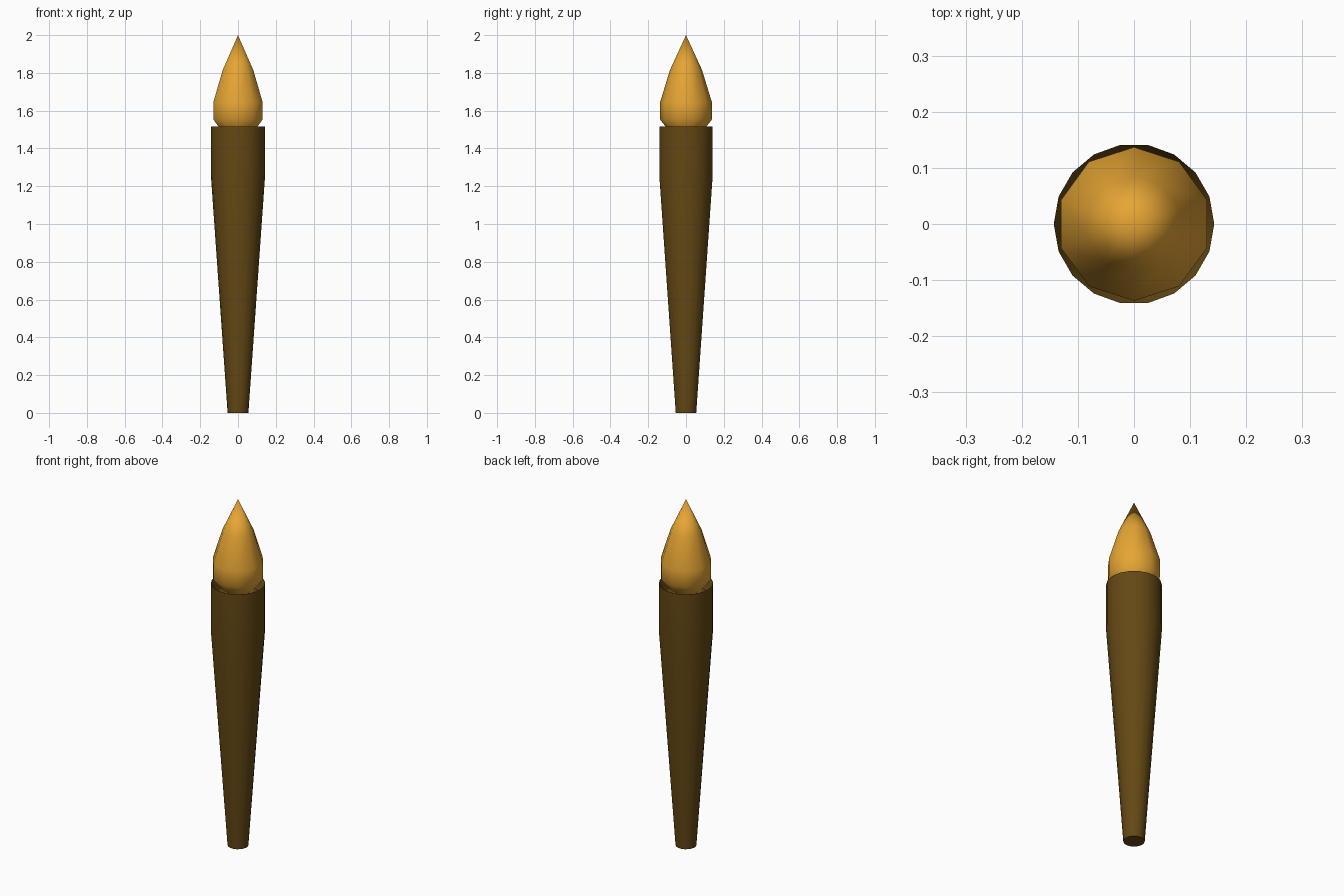
import bpy, bmesh, math

if "Cube" in bpy.data.objects:
    bpy.data.objects.remove(bpy.data.objects["Cube"])


def material(name, rgb):
    m = bpy.data.materials.new(name)
    m.diffuse_color = (*rgb, 1)
    m.use_nodes = True
    m.node_tree.nodes["Principled BSDF"].inputs["Base Color"].default_value = m.diffuse_color
    return m


def lathe(name, profile, sides, start, mat, angle):
    """Revolve (radius, height) points; radius 0 becomes a single pole."""
    bm = bmesh.new()
    rings = []
    for r, z in profile:
        if r == 0:
            rings.append([bm.verts.new((0, 0, z))])
        else:
            rings.append([bm.verts.new((r * math.cos(start + i * math.tau / sides),
                                        r * math.sin(start + i * math.tau / sides), z))
                          for i in range(sides)])
    for a, b in zip(rings, rings[1:]):
        for i in range(sides):
            j = (i + 1) % sides
            if len(a) == 1:
                bm.faces.new((a[0], b[j], b[i]))
            elif len(b) == 1:
                bm.faces.new((a[i], a[j], b[0]))
            else:
                bm.faces.new((a[i], a[j], b[j], b[i]))
    if len(rings[0]) > 1:
        bm.faces.new(rings[0][::-1])
    if len(rings[-1]) > 1:
        bm.faces.new(rings[-1])
    bmesh.ops.recalc_face_normals(bm, faces=bm.faces)
    me = bpy.data.meshes.new(name)
    bm.to_mesh(me)
    bm.free()
    me.materials.append(mat)
    ob = bpy.data.objects.new(name, me)
    bpy.context.collection.objects.link(ob)
    bpy.ops.object.select_all(action='DESELECT')
    ob.select_set(True)
    bpy.context.view_layer.objects.active = ob
    bpy.ops.object.shade_smooth_by_angle(angle=math.radians(angle))


wood = material("dark_wood", (0.127, 0.065, 0.007))
fire = material("flame_orange", (0.79, 0.376, 0.034))

# Tapered handle with a shallow hollow at the top
lathe("handle", [(0.055, 0), (0.143, 1.25), (0.143, 1.515), (0.115, 1.45)],
      18, 0, wood, 40)

# Flame sitting in the hollow
lathe("flame", [(0.065, 1.46), (0.137, 1.553), (0.137, 1.645), (0.085, 1.815), (0, 2.0)],
      10, math.pi / 2, fire, 100)
